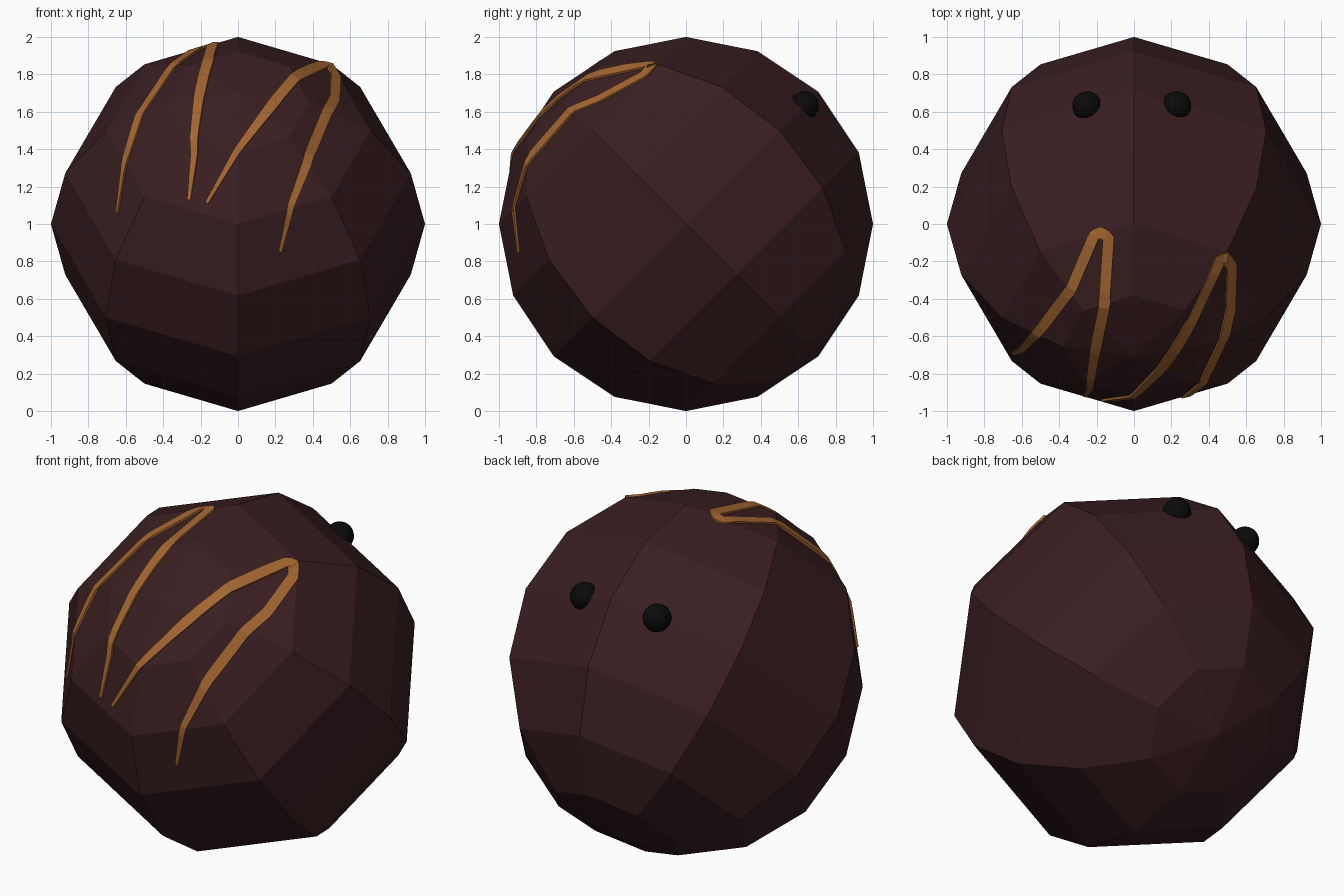
import bpy, bmesh, math
from mathutils import Vector, Matrix
from mathutils.bvhtree import BVHTree

if "Cube" in bpy.data.objects:
    bpy.data.objects.remove(bpy.data.objects["Cube"])

CENTRE = Vector((0, 0, 1))


def material(name, rgb):
    m = bpy.data.materials.new(name)
    m.diffuse_color = (*rgb, 1)
    m.use_nodes = True
    m.node_tree.nodes["Principled BSDF"].inputs["Base Color"].default_value = m.diffuse_color
    return m


def add_object(name, bm, mat, smooth=False):
    mesh = bpy.data.meshes.new(name)
    bmesh.ops.recalc_face_normals(bm, faces=bm.faces)
    for f in bm.faces:
        f.smooth = smooth
    bm.to_mesh(mesh)
    mesh.materials.append(mat)
    ob = bpy.data.objects.new(name, mesh)
    bpy.context.collection.objects.link(ob)
    return ob


chocolate = material("dark_chocolate", (0.042, 0.013, 0.015))
caramel = material("caramel", (0.36, 0.13, 0.03))
black = material("black", (0.003, 0.003, 0.003))

# Body: low-poly ball, pole tipped forward by 45 degrees
body = bmesh.new()
bmesh.ops.create_uvsphere(body, u_segments=8, v_segments=8, radius=1,
                          matrix=Matrix.Translation(CENTRE) @ Matrix.Rotation(math.radians(45), 4, 'X'))
tree = BVHTree.FromBMesh(body)
add_object("body", body, chocolate)


# Icing stripes: tapered ribbons that hug the flat facets of the body
def on_body(p, lift):
    d = (p - CENTRE).normalized()
    hit = tree.ray_cast(CENTRE + d * 2, -d)[0]
    return hit + d * lift


def stripe(name, points, width, steps=5):
    pts = [Vector(p) for p in points]
    path = [a.lerp(b, i / steps) for a, b in zip(pts, pts[1:]) for i in range(steps)] + [pts[-1]]
    path = [on_body(p, 0) for p in path]
    n = len(path)
    bm = bmesh.new()
    rings = []
    for i, p in enumerate(path):
        t = (path[min(i + 1, n - 1)] - path[max(i - 1, 0)]).normalized()
        side = t.cross((p - CENTRE).normalized()).normalized()
        end = min(i, n - 1 - i) / (2.2 * steps)
        half = width / 2 * (0.3 + 0.7 * min(1, end))
        ring = [on_body(p + side * s * half, h) for s, h in ((-1, -0.01), (-1, 0.012), (1, 0.012), (1, -0.01))]
        rings.append([bm.verts.new(v) for v in ring])
    for a, b in zip(rings, rings[1:]):
        for k in range(4):
            bm.faces.new((a[k], a[(k + 1) % 4], b[(k + 1) % 4], b[k]))
    bm.faces.new(rings[0])
    bm.faces.new(rings[-1])
    add_object(name, bm, caramel)


stripe("icing_stripe_left", [
    (-.645, -.69, 1.06), (-.60, -.67, 1.33), (-.48, -.54, 1.62), (-.33, -.34, 1.85),
    (-.215, -.06, 1.955), (-.18, -.045, 1.96), (-.135, -.07, 1.96), (-.15, -.42, 1.82),
    (-.20, -.66, 1.64), (-.235, -.88, 1.37), (-.265, -.93, 1.13)], 0.06)
stripe("icing_stripe_right", [
    (-.165, -.93, 1.11), (-.01, -.92, 1.38), (.15, -.76, 1.59), (.30, -.52, 1.77),
    (.455, -.2, 1.85), (.49, -.18, 1.85), (.525, -.23, 1.80), (.50, -.45, 1.65),
    (.46, -.6, 1.58), (.37, -.8, 1.36), (.28, -.91, 1.10), (.225, -.9, .85)], 0.06)

# Eyes: small balls half sunk into the back of the body
for name, x in (("eye_left", -.252), ("eye_right", .228)):
    bm = bmesh.new()
    bmesh.ops.create_uvsphere(bm, u_segments=24, v_segments=16, radius=0.078,
                              matrix=Matrix.Translation((x, .632, 1.632)))
    add_object(name, bm, black, smooth=True)
